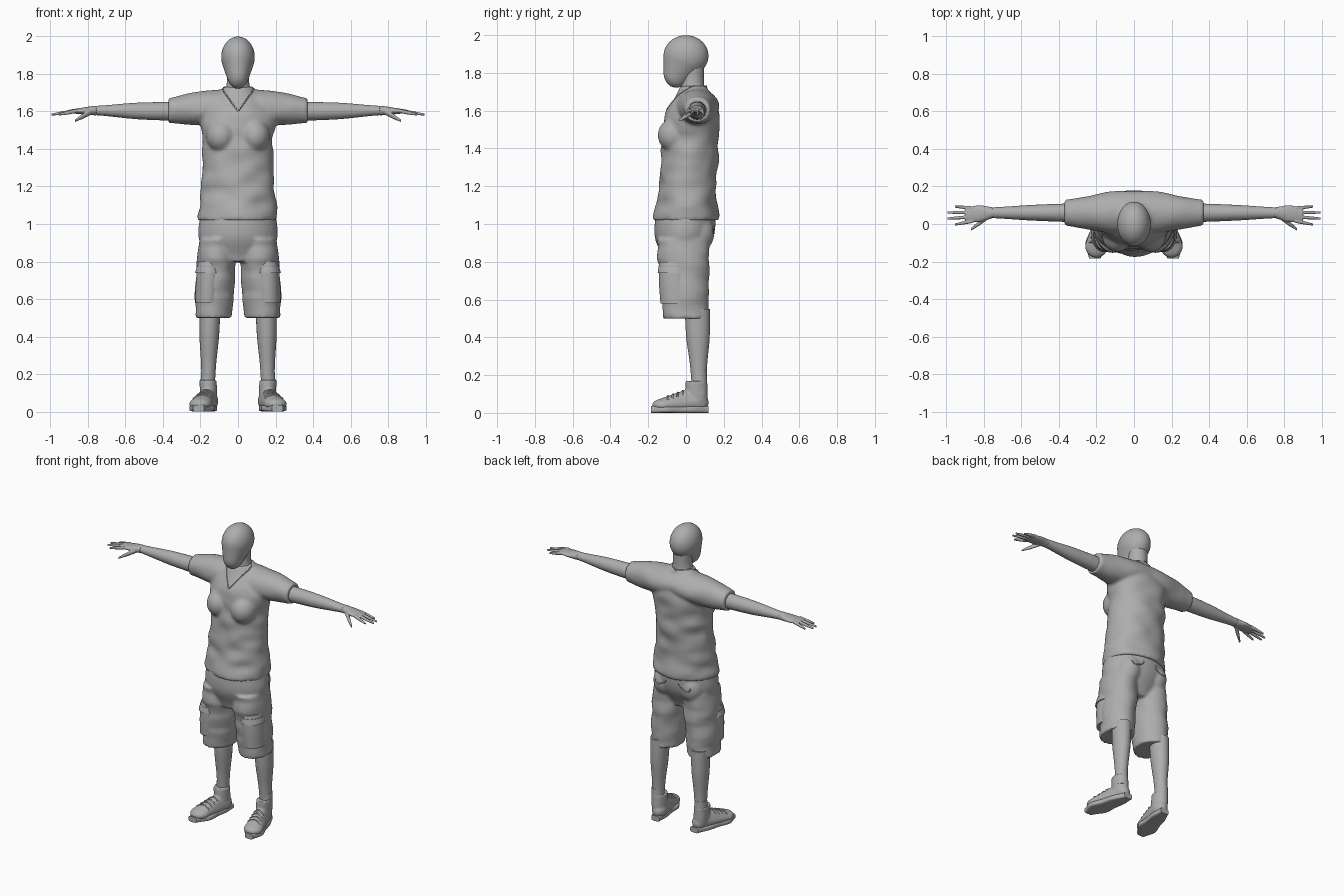
import bpy, bmesh, math
from mathutils import Matrix, Vector, noise

default_cube = bpy.data.objects.get("Cube")
if default_cube:
    bpy.data.objects.remove(default_cube, do_unlink=True)

tone = 0.42
grey = (tone, tone, tone, 1)
clay = bpy.data.materials.new("clay_grey")
clay.use_nodes = True
clay.diffuse_color = grey
clay.node_tree.nodes["Principled BSDF"].inputs["Base Color"].default_value = grey


def smooth_path(points, steps=6):
    """Catmull-Rom curve through the given points."""
    points = [Vector(point) for point in points]
    padded = [points[0]] + points + [points[-1]]
    path = []
    for before, start, end, after in zip(padded, padded[1:], padded[2:], padded[3:]):
        leave, arrive = (end - before) / 2, (after - start) / 2
        for step in range(steps):
            t = step / steps
            ease = t * t * (3 - 2 * t)
            path.append(start.lerp(end, ease)
                        + leave * (t * (1 - t) * (1 - t))
                        - arrive * (t * t * (1 - t)))
    return path + [points[-1]]


def loft(bm, start, end, sizes, side=1, power=1, fold=0, segments=40):
    """Skin evenly spaced oval rings from start to end along the main axis."""
    start, end = Vector(start), Vector(end)
    travel = end - start
    main = max(range(3), key=lambda axis: abs(travel[axis]))
    across, along = [row.copy() for axis, row in enumerate(Matrix.Identity(3)) if axis != main]
    radii = smooth_path(sizes)
    rings = []
    for index, (wide, deep) in enumerate(radii):
        centre = start.lerp(end, index / (len(radii) - 1))
        ring = []
        for segment in range(segments):
            angle = math.tau * segment / segments
            c, s = math.cos(angle), math.sin(angle)
            c = math.copysign(abs(c) ** power, c)
            s = math.copysign(abs(s) ** power, s)
            offset = across * (wide * c) + along * (deep * s)
            point = centre + offset
            # Cloth folds: low, mostly horizontal ripples
            ripple = noise.noise(Vector((point.x * 8, point.y * 8, point.z * 14)))
            point += offset * (fold * ripple)
            ring.append(bm.verts.new((point.x * side, point.y, point.z)))
        rings.append(ring)
    for low, high in zip(rings, rings[1:]):
        for segment in range(segments):
            bm.faces.new((low[segment - 1], low[segment], high[segment], high[segment - 1]))
    bm.faces.new(rings[0])
    bm.faces.new(rings[-1])


def hull(bm, *balls, side=1, bands=14):
    """Wrap a tight skin round ellipsoids given as (centre, radii)."""
    verts = []
    for centre, radii in balls:
        for band in range(bands):
            tilt = math.pi * (band + 0.5) / bands
            for segment in range(2 * bands):
                turn = math.pi * segment / bands
                unit = (math.sin(tilt) * math.cos(turn),
                        math.sin(tilt) * math.sin(turn), math.cos(tilt))
                x, y, z = (c + r * u for c, r, u in zip(centre, radii, unit))
                verts.append(bm.verts.new((x * side, y, z)))
    result = bmesh.ops.convex_hull(bm, input=verts)
    spare = set(result["geom_interior"]) | set(result["geom_unused"])
    spare = [item for item in spare if isinstance(item, bmesh.types.BMVert)]
    bmesh.ops.delete(bm, geom=spare, context="VERTS")


def finish(name, bm, voxel=0, passes=3):
    """Make the object; a voxel size fuses its pieces into one skin."""
    bmesh.ops.recalc_face_normals(bm, faces=bm.faces)
    mesh = bpy.data.meshes.new(name)
    bm.to_mesh(mesh)
    bm.free()
    mesh.materials.append(clay)
    thing = bpy.data.objects.new(name, mesh)
    bpy.context.collection.objects.link(thing)
    bpy.ops.object.select_all(action="DESELECT")
    thing.select_set(True)
    bpy.context.view_layer.objects.active = thing
    bpy.ops.object.shade_smooth_by_angle(angle=math.radians(50))
    if voxel:
        fuse = thing.modifiers.new("fuse", "REMESH")
        fuse.mode = "VOXEL"
        fuse.voxel_size = voxel
        fuse.use_smooth_shade = True
        thing.modifiers.new("soften", "SMOOTH").iterations = passes
    return thing


def part(name, start, end, sizes, **options):
    bm = bmesh.new()
    loft(bm, start, end, sizes, **options)
    return finish(name, bm)


def seam(name, points, target, side=1, thickness=0.004):
    """Lay a thin cord on the surface of another part."""
    bpy.context.view_layer.update()
    body = target.evaluated_get(bpy.context.evaluated_depsgraph_get())
    curve = bpy.data.curves.new(name, "CURVE")
    curve.dimensions = "3D"
    curve.bevel_depth = thickness
    curve.bevel_resolution = 1
    path = smooth_path([(x * side, y, z) for x, y, z in points])
    spline = curve.splines.new("POLY")
    spline.points.add(len(path) - 1)
    for knot, position in zip(spline.points, path):
        knot.co = (*body.closest_point_on_mesh(position)[1], 1)
    curve.materials.append(clay)
    bpy.context.collection.objects.link(bpy.data.objects.new(name, curve))


# Head: skull and jaw wrapped together, on a short neck
bm = bmesh.new()
hull(bm, ((0, 0, 1.89), (.09, .12, .11)), ((0, -.05, 1.8), (.06, .07, .08)), bands=20)
finish("head", bm, voxel=.008, passes=6)
part("neck", (0, .035, 1.84), (0, .035, 1.66), [(.06, .06), (.06, .06), (.08, .07)])

# Shirt: trunk, chest and short sleeves fused
bm = bmesh.new()
loft(bm, (0, 0, 1.02), (0, .04, 1.73),
     [(.21, .17), (.2, .155), (.19, .15), (.19, .15), (.2, .14), (.08, .07)],
     fold=.08, segments=64)
for side in (1, -1):
    loft(bm, (0, .06, 1.63), (.37, .06, 1.605),
         [(.11, .09), (.11, .09), (.09, .085), (.07, .066)], side=side, fold=.06)
    hull(bm, ((.09, -.06, 1.47), (.08, .09, .09)), side=side)
shirt = finish("shirt", bm, voxel=.01, passes=5)

# Shorts: hips, seat and wide legs fused
bm = bmesh.new()
loft(bm, (0, 0, 1.06), (0, -.02, .8), [(.2, .16), (.21, .155), (.15, .1)], segments=64)
for side in (1, -1):
    loft(bm, (.11, -.015, .92), (.13, 0, .5), [(.1, .14), (.105, .13), (.1, .12)],
         side=side, fold=.1)
    hull(bm, ((.1, .06, .95), (.08, .09, .1)), side=side)
shorts = finish("shorts", bm, voxel=.01)

for label, side in (("left", 1), ("right", -1)):
    # Cargo pocket with its flap
    part(label + "_cargo_pocket", (.16, -.045, .58), (.15, -.06, .78),
         [(.068, .09), (.07, .09), (.068, .085)], side=side)
    part(label + "_pocket_flap", (.155, -.06, .74), (.15, -.06, .8),
         [(.073, .09), (.06, .08)], side=side)

    # Bare arm
    part(label + "_arm", (.3, .06, 1.6), (.77, .06, 1.605),
         [(.05, .05), (.042, .044), (.028, .024)], side=side)

    # Hand: palm, four spread fingers and a lowered thumb
    bm = bmesh.new()
    loft(bm, (.755, .06, 1.605), (.9, .05, 1.6),
         [(.03, .026), (.045, .018), (.036, .01)], side=side)
    for finger in range(4):
        spread = finger - 1.5
        loft(bm, (.86, .05 + .023 * spread, 1.603),
             (1 - .02 * spread * spread, .045 + .032 * spread, 1.583),
             [(.01, .011), (.009, .01), (.006, .006)], side=side, segments=12)
    loft(bm, (.78, .04, 1.6), (.87, -.03, 1.55),
         [(.016, .016), (.014, .014), (.007, .007)], side=side, segments=16)
    finish(label + "_hand", bm, voxel=.003, passes=2)

    # Lower leg and sock
    part(label + "_leg", (.15, .06, .55), (.16, .07, .1),
         [(.056, .066), (.052, .062), (.04, .045), (.035, .038)], side=side)
    part(label + "_sock", (.16, .07, .1), (.16, .07, .21), [(.04, .043), (.038, .041)], side=side)

    # Shoe: turned-out upper with ankle collar, laces and flat sole
    bm = bmesh.new()
    hull(bm, ((.15, .065, .055), (.045, .055, .05)), ((.2, -.12, .04), (.06, .06, .035)),
         ((.165, 0, .08), (.04, .04, .04)), side=side)
    loft(bm, (.155, .055, .06), (.16, .055, .168), [(.045, .06), (.046, .058)], side=side)
    shoe = finish(label + "_shoe", bm, voxel=.006)
    part(label + "_sole", (.145, .12, .018), (.21, -.185, .018),
         [(width, .018) for width in (.03, .05, .055, .066, .03)], side=side, power=.5)
    for lace in range(4):
        y = -.02 - .025 * lace
        middle, height = .17 - y / 4, .14 + y / 2
        seam(f"{label}_lace_{lace}",
             [(middle + shift, y, height - abs(shift)) for shift in (-.035, 0, .035)],
             shoe, side, thickness=.005)

    # V-neck collar and back pocket outline
    seam(label + "_collar", [(0, .115, 1.735), (.078, .03, 1.725), (.05, -.05, 1.67),
                             (0, -.12, 1.61)], shirt, side)
    arc = [math.pi * step / 6 for step in range(7)]
    seam(label + "_back_pocket",
         [(.11 - .055 * math.cos(a), .2, .99 - .04 * math.sin(a)) for a in arc], shorts, side)
